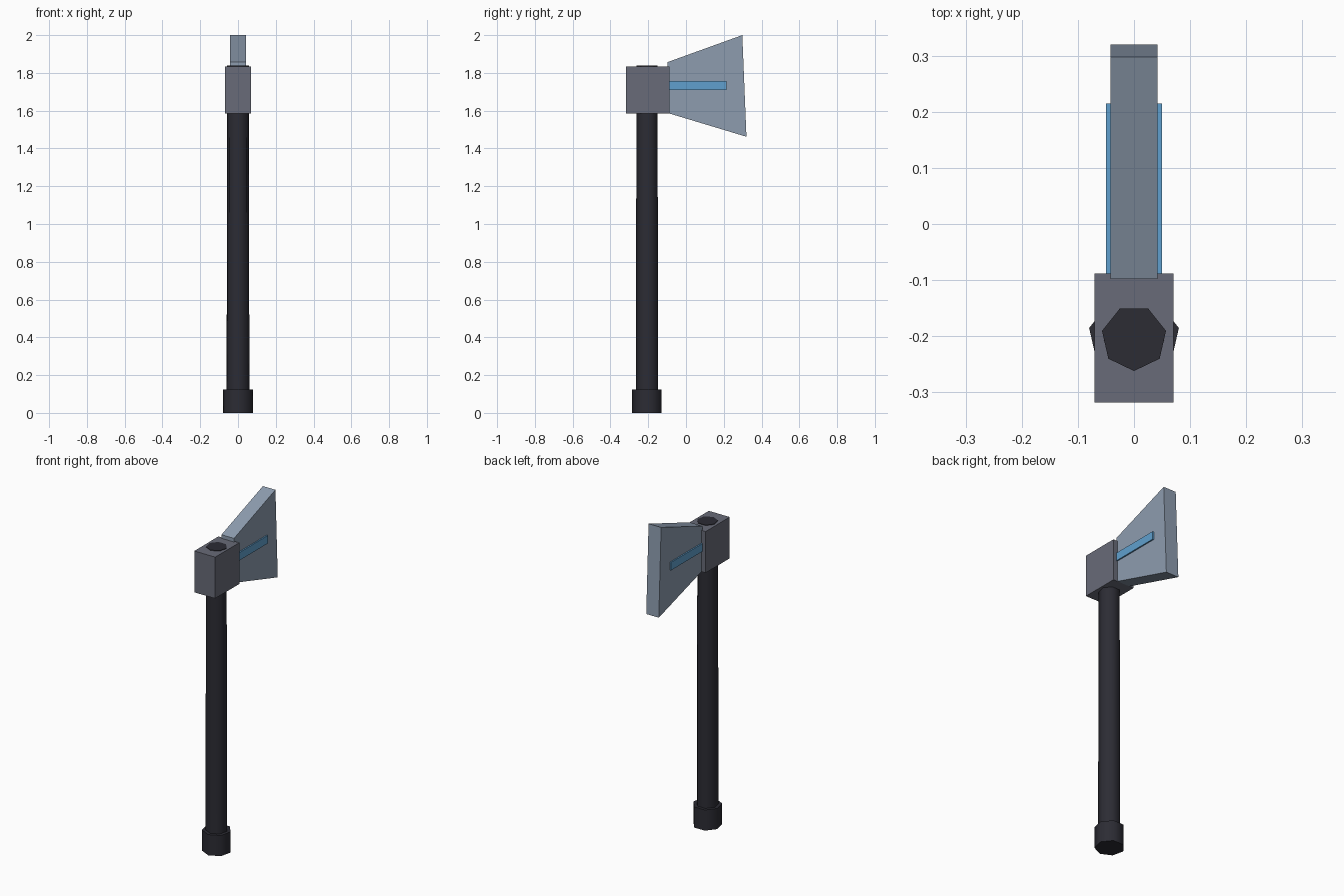
import bpy, bmesh, math

if "Cube" in bpy.data.objects:
    bpy.data.objects.remove(bpy.data.objects["Cube"])


def material(name, rgb):
    m = bpy.data.materials.new(name)
    m.diffuse_color = (*rgb, 1.0)
    m.use_nodes = True
    m.node_tree.nodes["Principled BSDF"].inputs["Base Color"].default_value = m.diffuse_color
    return m


DARK = material("dark_grip", (0.025, 0.025, 0.034))
IRON = material("grey_iron", (0.14, 0.147, 0.188))
STEEL = material("pale_steel", (0.27, 0.335, 0.43))
BLUE = material("blue_inlay", (0.117, 0.352, 0.62))

AXIS_Y = -0.2035  # handle axis


def finish(name, bm, mat):
    bmesh.ops.recalc_face_normals(bm, faces=bm.faces)
    mesh = bpy.data.meshes.new(name)
    bm.to_mesh(mesh)
    bm.free()
    mesh.materials.append(mat)
    obj = bpy.data.objects.new(name, mesh)
    bpy.context.collection.objects.link(obj)
    return obj


def side_profile(name, points, half_width, mat):
    """Extrude a (y, z) outline across x."""
    bm = bmesh.new()
    face = bm.faces.new([bm.verts.new((-half_width, y, z)) for y, z in points])
    out = bmesh.ops.extrude_face_region(bm, geom=[face])
    verts = [v for v in out["geom"] if isinstance(v, bmesh.types.BMVert)]
    bmesh.ops.translate(bm, verts=verts, vec=(2 * half_width, 0, 0))
    return finish(name, bm, mat)


def heptagon_rod(name, r_low, r_high, z_low, z_high, mat):
    """Seven-sided rod with one corner facing the front."""
    bm = bmesh.new()
    rings = []
    for r, z in ((r_low, z_low), (r_high, z_high)):
        angles = [-math.pi / 2 + i * math.tau / 7 for i in range(7)]
        rings.append([bm.verts.new((r * math.cos(a), AXIS_Y + r * math.sin(a), z))
                      for a in angles])
    low, high = rings
    for i in range(7):
        j = (i + 1) % 7
        bm.faces.new((low[i], low[j], high[j], high[i]))
    bm.faces.new(low)
    bm.faces.new(high)
    obj = finish(name, bm, mat)
    # Round sides, crisp end caps
    bpy.ops.object.select_all(action='DESELECT')
    obj.select_set(True)
    bpy.context.view_layer.objects.active = obj
    bpy.ops.object.shade_smooth_by_angle(angle=math.radians(60))
    return obj


# Handle and pommel
heptagon_rod("handle", 0.062, 0.0585, 0.06, 1.838, DARK)
heptagon_rod("pommel", 0.082, 0.082, 0.0, 0.125, DARK)

# Head block around the handle
side_profile("head_block", [(-0.318, 1.585), (-0.088, 1.585),
                            (-0.088, 1.835), (-0.318, 1.835)], 0.07, IRON)

# Flaring blade
side_profile("blade", [(-0.098, 1.588), (0.32, 1.462),
                       (0.298, 2.0), (-0.098, 1.857)], 0.042, STEEL)

# Inlay strip showing on both blade faces
side_profile("blade_inlay", [(-0.098, 1.71), (0.215, 1.71),
                             (0.215, 1.758), (-0.098, 1.758)], 0.05, BLUE)
